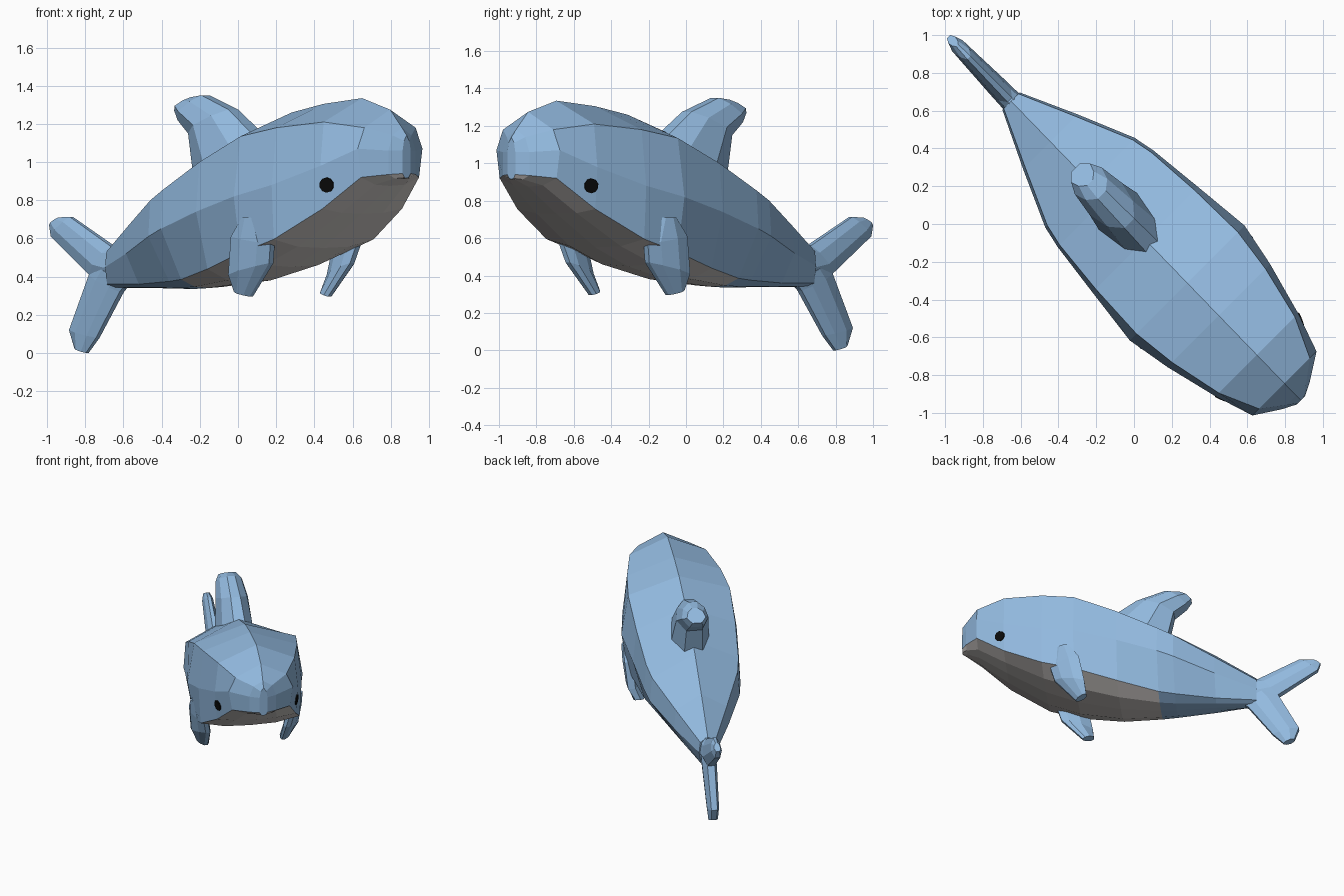
import bpy, bmesh, math
from mathutils import Vector
from mathutils.bvhtree import BVHTree


def material(name, rgb):
    m = bpy.data.materials.new(name)
    m.diffuse_color = (*rgb, 1)
    return m


BLUE = material("sky blue", (0.29, 0.49, 0.74))
BELLY = material("pale grey", (0.64, 0.61, 0.59))
BLACK = material("black", (0.003, 0.003, 0.003))


def W(s, l, z):
    """s runs along the body to the nose, l sideways, z up; body lies diagonally."""
    l -= 0.015 + 0.016 * s
    r = math.sqrt(0.5)
    return Vector(((s + l) * r, (l - s) * r, z))


def finish(name, bm, mats):
    bmesh.ops.recalc_face_normals(bm, faces=bm.faces[:])
    me = bpy.data.meshes.new(name)
    bm.to_mesh(me)
    for m in mats:
        me.materials.append(m)
    ob = bpy.data.objects.new(name, me)
    bpy.context.collection.objects.link(ob)
    return ob


def loft(bm, rings, pick=lambda i, j: 0):
    """Skin a list of equal closed rings and cap both ends."""
    vs = [[bm.verts.new(p) for p in ring] for ring in rings]
    n = len(vs[0])
    for i in range(len(vs) - 1):
        for j in range(n):
            k = (j + 1) % n
            f = bm.faces.new((vs[i][j], vs[i][k], vs[i + 1][k], vs[i + 1][j]))
            f.material_index = pick(i, j)
    bm.faces.new(vs[0])
    bm.faces.new(vs[-1])


# Body: s, ridge z, shoulder half-width and z, widest half-width and z,
# lower half-width and z, belly z
stations = [
    (1.285, 1.14, 0.02, 1.11, 0.03, 1.06, 0.03, 0.94, 0.915),
    (1.25, 1.18, 0.07, 1.14, 0.10, 1.06, 0.10, 0.935, 0.91),
    (1.16, 1.275, 0.19, 1.18, 0.24, 1.07, 0.215, 0.92, 0.875),
    (0.95, 1.335, 0.285, 1.21, 0.31, 0.98, 0.295, 0.755, 0.73),
    (0.66, 1.305, 0.35, 1.18, 0.385, 0.88, 0.37, 0.595, 0.55),
    (0.42, 1.26, 0.38, 1.135, 0.43, 0.82, 0.38, 0.525, 0.45),
    (0.10, 1.155, 0.37, 1.0, 0.395, 0.74, 0.31, 0.44, 0.37),
    (-0.20, 1.03, 0.345, 0.855, 0.36, 0.65, 0.21, 0.385, 0.34),
    (-0.32, 0.97, 0.32, 0.80, 0.335, 0.61, 0.18, 0.375, 0.335),
    (-0.62, 0.78, 0.19, 0.665, 0.205, 0.52, 0.11, 0.36, 0.34),
    (-0.92, 0.57, 0.055, 0.53, 0.065, 0.45, 0.05, 0.36, 0.34),
]
WHITE_END = 7  # pale belly stops at this station


def body_ring(s, top, sw, sz, mw, mz, lw, lz, bot):
    half = [(sw, sz), (mw, mz), (lw, lz), (lw * 0.52, bot + 0.15 * (lz - bot))]
    pts = [(0, top)] + half + [(0, bot)] + [(-w, z) for w, z in reversed(half)]
    return [W(s, l, z) for l, z in pts]


bm = bmesh.new()
loft(bm, [body_ring(*st) for st in stations],
     lambda i, j: 1 if i < WHITE_END and 3 <= j <= 6 else 0)
finish("body", bm, [BLUE, BELLY])
tree = BVHTree.FromBMesh(bm)


# Fins: each section is front s, z, side offset; rear s, z, side offset; half thickness
def fin(name, sections, side=1):
    lens = [(0, 0.3), (0.25, 0.8), (0.65, 1), (1, 0.5), (1, -0.5), (0.65, -1), (0.25, -0.8), (0, -0.3)]
    rings = []
    for s1, z1, l1, s2, z2, l2, t in sections:
        rings.append([W(s1 + (s2 - s1) * u, side * (l1 + (l2 - l1) * u + t * v),
                        z1 + (z2 - z1) * u) for u, v in lens])
    b = bmesh.new()
    loft(b, rings)
    finish(name, b, [BLUE])


fin("dorsal_fin", [
    (0.16, 1.15, 0, -0.25, 0.92, 0, 0.14),
    (-0.02, 1.275, 0, -0.30, 1.15, 0, 0.12),
    (-0.23, 1.35, 0, -0.39, 1.22, 0, 0.10),
    (-0.32, 1.34, 0, -0.43, 1.27, 0, 0.07)])

fin("upper_tail_fluke", [
    (-0.80, 0.58, 0, -0.93, 0.36, 0, 0.06),
    (-0.93, 0.56, 0, -1.08, 0.41, 0, 0.055),
    (-1.24, 0.713, 0, -1.375, 0.61, 0, 0.04),
    (-1.33, 0.71, 0, -1.395, 0.67, 0, 0.025)])

fin("lower_tail_fluke", [
    (-0.80, 0.37, 0, -1.04, 0.47, 0, 0.055),
    (-0.86, 0.32, 0, -1.08, 0.41, 0, 0.055),
    (-1.04, 0.08, 0, -1.235, 0.12, 0, 0.045),
    (-1.12, 0.0, 0, -1.20, 0.025, 0, 0.035)])

for side, label in ((-1, "left"), (1, "right")):
    fin(label + "_flipper", [
        (0.55, 0.71, 0.36, 0.46, 0.71, 0.39, 0.04),
        (0.60, 0.57, 0.32, 0.38, 0.61, 0.385, 0.055),
        (0.57, 0.47, 0.30, 0.34, 0.41, 0.365, 0.055),
        (0.41, 0.295, 0.29, 0.33, 0.32, 0.32, 0.04)], side)

    # Eye: thin disc laid on the side of the head
    origin = W(0.98, side, 0.88)
    hit, normal, _, _ = tree.ray_cast(origin, W(0.98, 0, 0.88) - origin)
    if normal.dot(origin - hit) < 0:
        normal = -normal
    b = bmesh.new()
    bmesh.ops.create_cone(b, cap_ends=True, segments=10, radius1=0.04, radius2=0.04, depth=0.009)
    eye = finish(label + "_eye", b, [BLACK])
    eye.rotation_euler = normal.to_track_quat('Z', 'Y').to_euler()
    eye.location = hit + normal * 0.004
